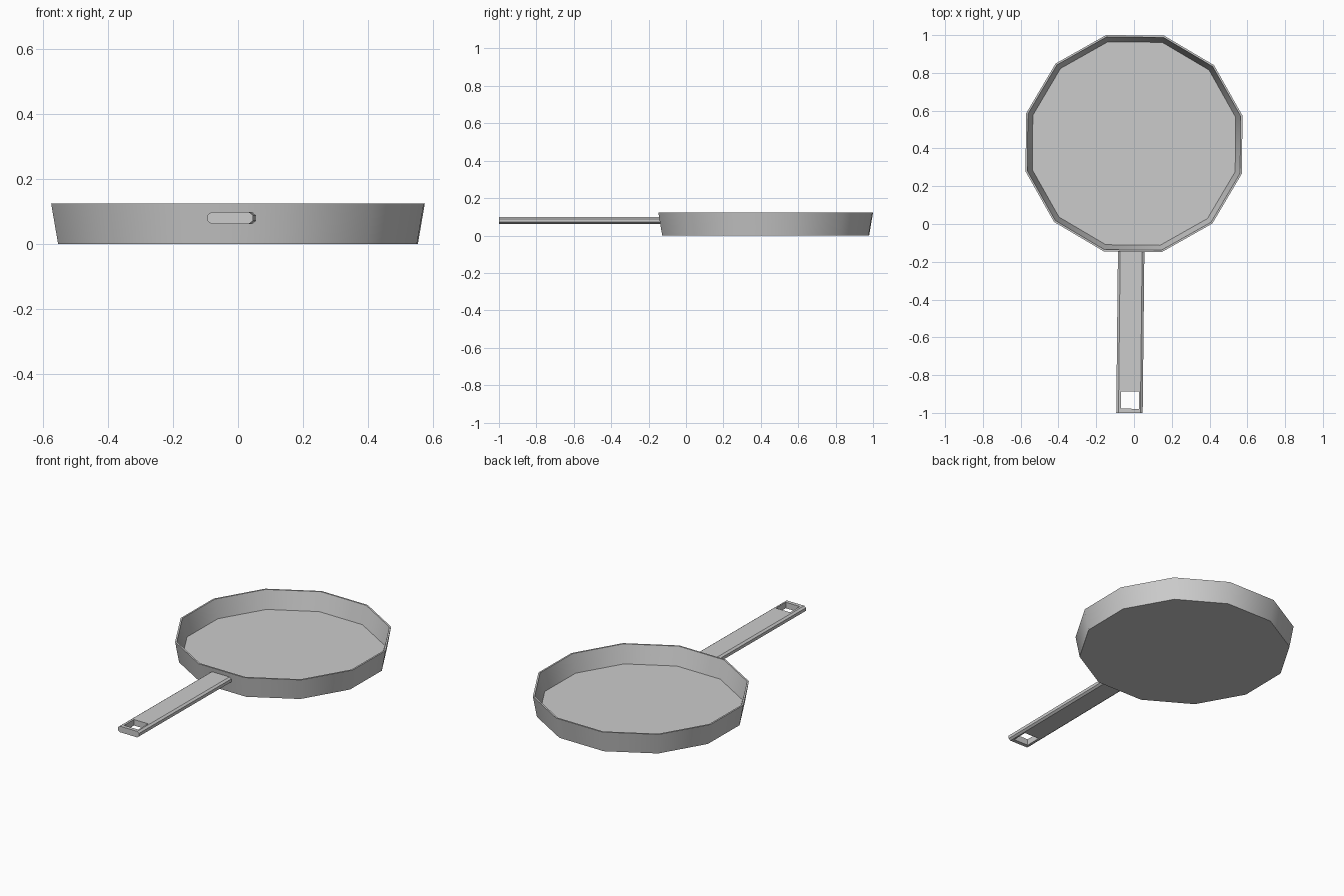
import bpy, bmesh
from math import sin, cos, radians, pi

if "Cube" in bpy.data.objects:
    bpy.data.objects.remove(bpy.data.objects["Cube"])

TILT = radians(-0.6)      # whole pan is turned very slightly
PAN_Y = 0.426


def finish(name, bm, smooth=None):
    bmesh.ops.recalc_face_normals(bm, faces=bm.faces)
    mesh = bpy.data.meshes.new(name)
    bm.to_mesh(mesh)
    bm.free()
    obj = bpy.data.objects.new(name, mesh)
    bpy.context.collection.objects.link(obj)
    if smooth:
        bpy.ops.object.select_all(action='DESELECT')
        obj.select_set(True)
        bpy.context.view_layer.objects.active = obj
        bpy.ops.object.shade_smooth_by_angle(angle=radians(smooth))
    return obj


def loft(rings):
    """Skin a list of closed rings and cap both ends."""
    bm = bmesh.new()
    loops = [[bm.verts.new(p) for p in ring] for ring in rings]
    n = len(loops[0])
    for a, b in zip(loops, loops[1:]):
        for i in range(n):
            j = (i + 1) % n
            bm.faces.new((a[i], a[j], b[j], b[i]))
    bm.faces.new(loops[0])
    bm.faces.new(loops[-1])
    return bm


# Pan: twelve-sided dish, from outer base over the rim to the inner floor
def ring(r, z, n=12):
    angles = [2 * pi * (i + 0.5) / n + TILT for i in range(n)]
    return [(r * cos(a), PAN_Y + r * sin(a), z) for a in angles]


profile = [(0.571, 0.0), (0.593, 0.124), (0.583, 0.124), (0.556, 0.017)]
finish("pan_dish", loft([ring(r, z) for r, z in profile]), smooth=40)

# Handle: flat bar with an eight-sided section
section = [(-0.070, -0.009), (-0.058, -0.018), (0.058, -0.018), (0.070, -0.009),
           (0.070, 0.009), (0.058, 0.018), (-0.058, 0.018), (-0.070, 0.009)]
handle = finish("handle", loft([[(x, y, z) for x, z in section] for y in (0, 0.868)]))
handle.location = (-0.024, -1.0, 0.080)
handle.rotation_euler.z = TILT

# Square hanging hole near the end of the handle
bm = bmesh.new()
bmesh.ops.create_cube(bm, size=1.0)
cutter = finish("hole_cutter", bm)
cutter.scale = (0.094, 0.092, 0.2)
cutter.location = (-0.021, -0.932, 0.080)
cutter.rotation_euler.z = TILT
cutter.hide_render = True
cutter.hide_viewport = True

cut = handle.modifiers.new("hanging_hole", 'BOOLEAN')
cut.operation = 'DIFFERENCE'
cut.solver = 'EXACT'
cut.object = cutter
